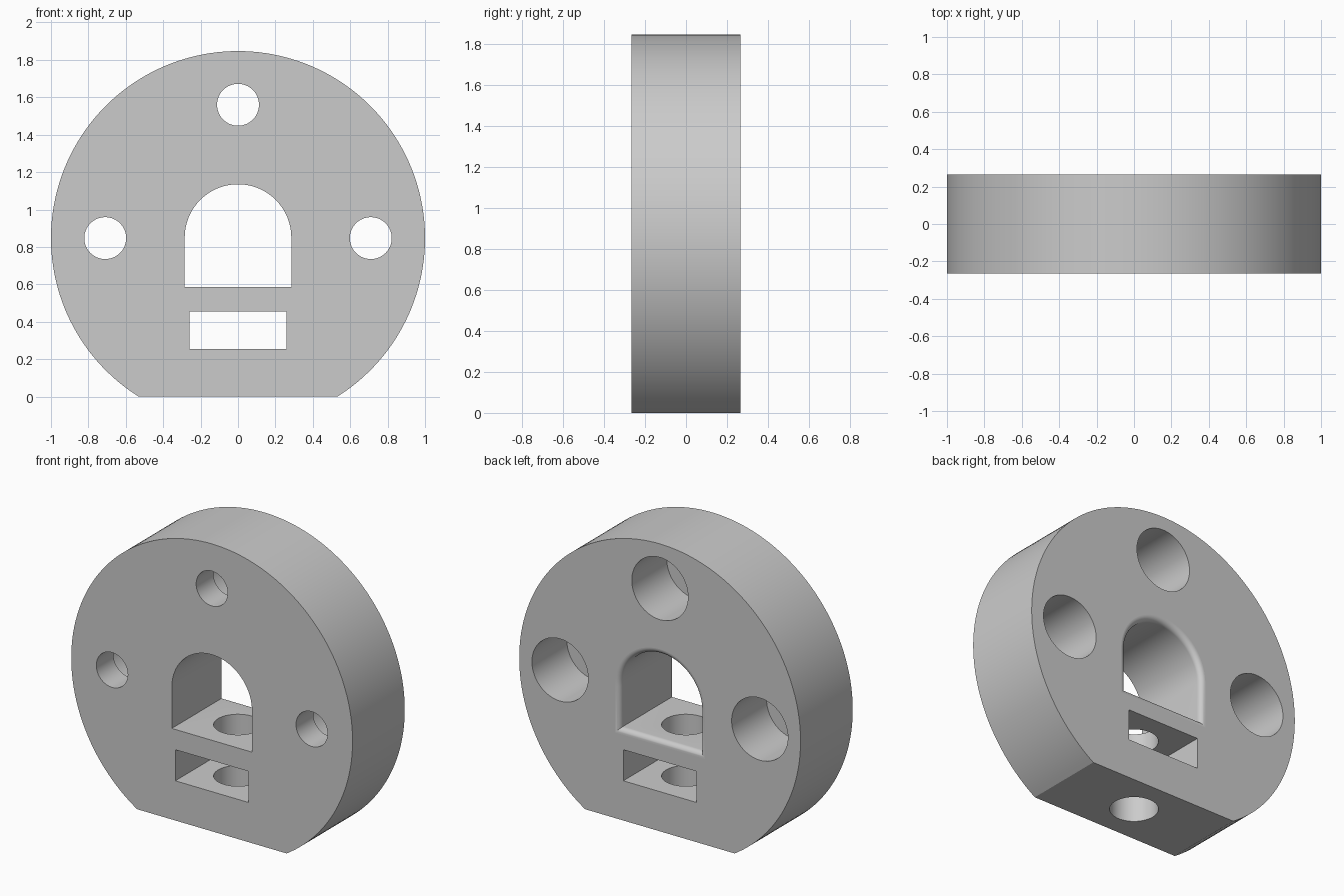
import bpy, bmesh
from math import sin, cos, asin, pi

if "Cube" in bpy.data.objects:
    bpy.data.objects.remove(bpy.data.objects["Cube"], do_unlink=True)

RADIUS, CENTRE_Z, HALF_Y = 1.0, 0.847, 0.265

grey = bpy.data.materials.new("plain grey")
grey.use_nodes = True
colour = (0.6, 0.6, 0.6, 1)
grey.diffuse_color = colour
grey.node_tree.nodes["Principled BSDF"].inputs["Base Color"].default_value = colour


def arc(cx, cz, r, start, end, steps):
    return [(cx + r * cos(start + (end - start) * i / steps),
             cz + r * sin(start + (end - start) * i / steps)) for i in range(steps + 1)]


def loft(name, sections, upright=False):
    """Skin matching outlines, each given as (depth, points), and cap both ends."""
    bm = bmesh.new()
    rings = [[bm.verts.new((a, b, d) if upright else (a, d, b)) for a, b in pts]
             for d, pts in sections]
    for r0, r1 in zip(rings, rings[1:]):
        for i in range(len(r0)):
            j = (i + 1) % len(r0)
            bm.faces.new((r0[i], r0[j], r1[j], r1[i]))
    bm.faces.new(rings[0])
    bm.faces.new(rings[-1])
    bmesh.ops.recalc_face_normals(bm, faces=bm.faces)
    mesh = bpy.data.meshes.new(name)
    bm.to_mesh(mesh)
    bm.free()
    mesh.materials.append(grey)
    obj = bpy.data.objects.new(name, mesh)
    bpy.context.collection.objects.link(obj)
    return obj


def circle(cx, cz, r, steps=64):
    return arc(cx, cz, r, 0, 2 * pi, steps)[:-1]


def arch(grow):
    half, bottom = 0.285 + grow, 0.585 - grow
    return [(-half, bottom), (half, bottom)] + arc(0, 0.85, half, 0, pi, 40)


# Round plate with a flat foot
dip = asin(CENTRE_Z / RADIUS)
outline = arc(0, CENTRE_Z, RADIUS, -dip, pi + dip, 140)
plate = loft("flat_footed_disc", [(-HALF_Y, outline), (HALF_Y, outline)])
cutters = []

# Counterbored screw holes, wide at the back
for x, z in ((0, 1.56), (-0.71, CENTRE_Z), (0.71, CENTRE_Z)):
    small, wide = circle(x, z, 0.112), circle(x, z, 0.2)
    cutters.append(loft("screw_hole_cutter",
                        [(-0.4, small), (-0.09, small), (-0.09, wide), (0.4, wide)]))

# Arched window, rounded over at the back
fillet, steps = 0.035, 10
sections = [(-0.4, arch(0))]
for i in range(steps + 1):
    t = i / steps * pi / 2
    sections.append((HALF_Y - fillet + fillet * sin(t), arch(fillet * (1 - cos(t)))))
sections.append((0.4, arch(fillet)))
cutters.append(loft("arch_cutter", sections))

# Rectangular slot
slot = [(-0.26, 0.255), (0.26, 0.255), (0.26, 0.455), (-0.26, 0.455)]
cutters.append(loft("slot_cutter", [(-0.4, slot), (0.4, slot)]))

# Vertical bore from the foot up into the arch
bore = circle(0, 0, 0.142)
cutters.append(loft("bore_cutter", [(-0.1, bore), (0.7, bore)], upright=True))

for cutter in cutters:
    cutter.hide_render = True
    mod = plate.modifiers.new(cutter.name, "BOOLEAN")
    mod.operation, mod.solver, mod.object = "DIFFERENCE", "EXACT", cutter

# Bake the cuts and drop the cutters
graph = bpy.context.evaluated_depsgraph_get()
baked = bpy.data.meshes.new_from_object(plate.evaluated_get(graph))
plate.modifiers.clear()
plate.data = baked
for cutter in cutters:
    bpy.data.objects.remove(cutter, do_unlink=True)

# Smooth curved walls, keeping the front and back faces flat
for other in bpy.context.selected_objects:
    other.select_set(False)
plate.select_set(True)
bpy.context.view_layer.objects.active = plate
bpy.ops.object.shade_smooth_by_angle(angle=pi / 6)
bm = bmesh.new()
bm.from_mesh(plate.data)
for face in bm.faces:
    if abs(face.normal.y) > 0.999:
        face.smooth = False
        for edge in face.edges:
            edge.smooth = False
bm.to_mesh(plate.data)
bm.free()
